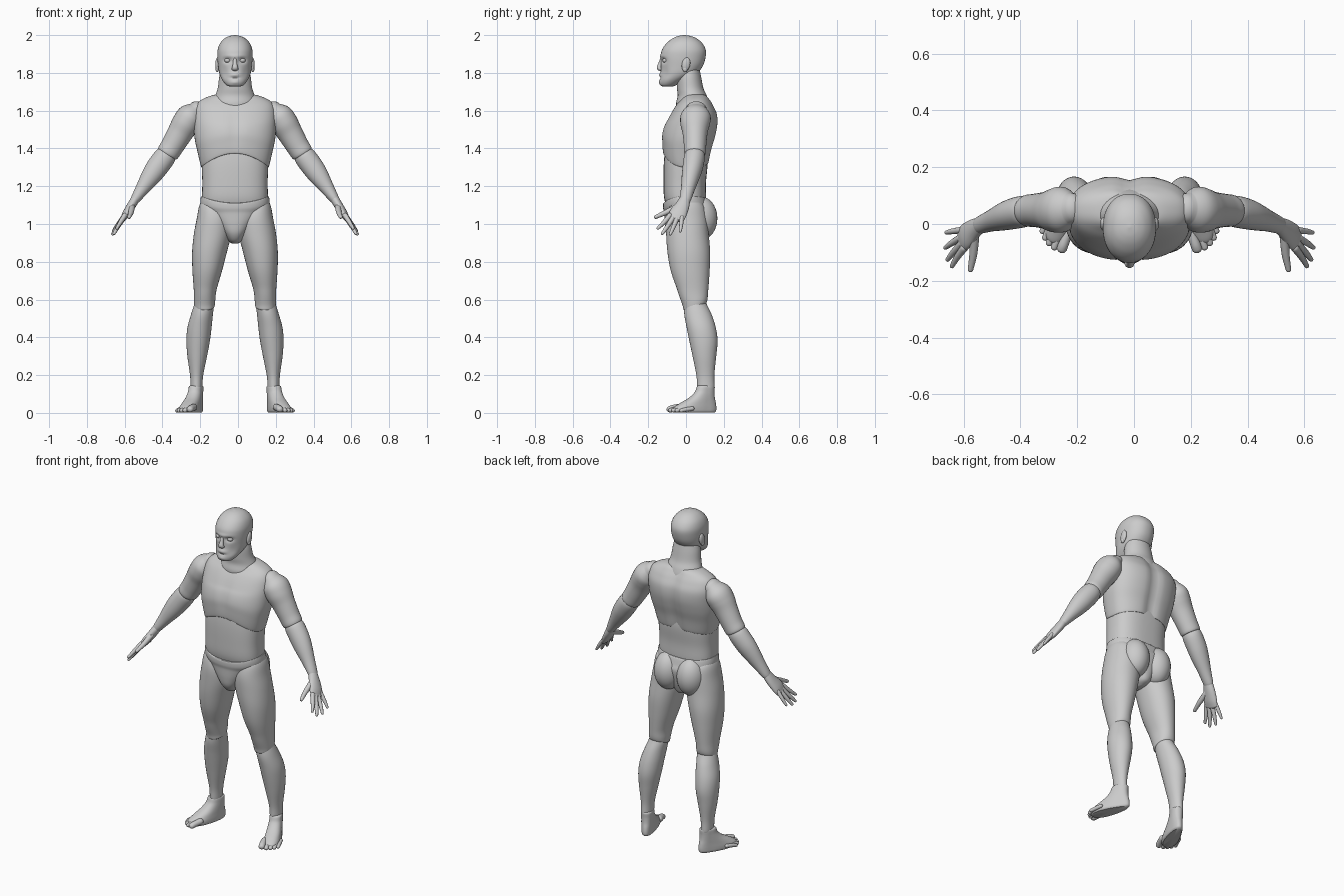
import bpy, bmesh
from math import sin, cos, pi, exp, radians
from mathutils import Vector, Matrix

CX = -0.016          # centre line of the body
X, Y, Z = Vector((1, 0, 0)), Vector((0, 1, 0)), Vector((0, 0, 1))


def smooth(pts, steps):
    """Catmull-Rom curve through tuples of any length."""
    out = []
    for i in range(len(pts) - 1):
        p = [pts[max(0, min(len(pts) - 1, i + k))] for k in (-1, 0, 1, 2)]
        for s in range(steps):
            t = s / steps
            out.append(tuple(0.5 * (2 * b + (c - a) * t + (2 * a - 5 * b + 4 * c - d) * t * t
                                    + (3 * b - a - 3 * c + d) * t ** 3) for a, b, c, d in zip(*p)))
    return out + [tuple(pts[-1])]


def skin(name, rings, mirror=False, warp=None):
    """Bridge rings of points into a closed skin."""
    bm = bmesh.new()
    loops = [[bm.verts.new(warp(p) if warp else p) for p in r] for r in rings]
    n = len(loops[0])
    for a, b in zip(loops, loops[1:]):
        for i in range(n):
            bm.faces.new((a[i], a[(i + 1) % n], b[(i + 1) % n], b[i]))
    for r in (loops[0], loops[-1]):
        c = bm.verts.new(sum((v.co for v in r), Vector()) / n)
        for i in range(n):
            bm.faces.new((r[i], r[(i + 1) % n], c))
    bmesh.ops.recalc_face_normals(bm, faces=bm.faces)
    me = bpy.data.meshes.new(name)
    bm.to_mesh(me)
    bm.free()
    ob = bpy.data.objects.new(name, me)
    bpy.context.collection.objects.link(ob)
    ob.location.x = CX
    if mirror:
        ob.modifiers.new("mirror", "MIRROR").use_mirror_merge = False
    return ob


def stack(name, rows, n=48, p=2.0, steps=6, **kw):
    """Level sections: (z, centre x, half width, front y, back y)."""
    rings = []
    for z, x, w, f, b in smooth(rows, steps):
        ring = []
        for i in range(n):
            c, s = cos(2 * pi * i / n), sin(2 * pi * i / n)
            c, s = [abs(q) ** (2 / p) * (1 if q > 0 else -1) for q in (c, s)]
            ring.append(Vector((x + w * c, (f + b) / 2 + (b - f) / 2 * s, z)))
        rings.append(ring)
    return skin(name, rings, **kw)


def tube(name, rows, ref=Y, n=32, steps=6, **kw):
    """Round-ended limb: (x, y, z, radius along ref, radius across)."""
    pts = smooth(rows, steps)
    cs = [Vector(q[:3]) for q in pts]
    secs = []
    for i, q in enumerate(pts):
        t = (cs[min(i + 1, len(cs) - 1)] - cs[max(i - 1, 0)]).normalized()
        secs.append((cs[i], t, q[3], q[4]))

    def dome(sec, d):
        c, t, a, b = sec
        return [(c + t * d * min(a, b) * sin(k * pi / 10), t, a * cos(k * pi / 10), b * cos(k * pi / 10))
                for k in range(1, 5)]
    secs = dome(secs[0], -1)[::-1] + secs + dome(secs[-1], 1)
    rings = []
    for c, t, a, b in secs:
        u = (ref - t * ref.dot(t)).normalized()
        v = t.cross(u)
        rings.append([c + u * a * cos(2 * pi * i / n) + v * b * sin(2 * pi * i / n) for i in range(n)])
    return skin(name, rings, **kw)


def ball(name, c, r, turn=0):
    """Mirrored ellipsoid made of level sections."""
    m = Matrix.Rotation(turn, 3, 'X')
    rings = [[Vector(c) + m @ Vector((r[0] * sin(a) * cos(b), r[1] * sin(a) * sin(b), r[2] * cos(a)))
              for b in [2 * pi * i / 32 for i in range(32)]] for a in [pi * (k + .3) / 20.6 for k in range(21)]]
    return skin(name, rings, mirror=True)


# head with sculpted brow, eye sockets, lips and chin
FACE = [(.04, 1.866, .02, .014, .014), (0, 1.888, .05, .010, -.004), (.058, 1.80, .02, .03, .005),
        (0, 1.79, .028, .012, -.008), (0, 1.774, .02, .005, .006), (0, 1.75, .025, .012, -.006)]


def face(v):
    if v.y < -.03:
        v.y += sum(d * exp(-((abs(v.x) - x) / rx) ** 2 - ((v.z - z) / rz) ** 2) for x, z, rx, rz, d in FACE)
    return v


stack("head", [(1.728, 0, .025, -.122, -.07), (1.735, 0, .045, -.135, -.05), (1.76, 0, .066, -.138, -.01),
               (1.795, 0, .082, -.134, .055), (1.835, 0, .089, -.132, .088), (1.88, 0, .093, -.134, .103),
               (1.92, 0, .092, -.128, .105), (1.955, 0, .08, -.105, .088), (1.98, 0, .058, -.075, .06),
               (1.994, 0, .032, -.045, .03), (2.0, 0, .004, -.014, -.006)], n=96, p=2.15, steps=8, warp=face)
tube("nose", [(0, -.126, 1.876, .009, .01), (0, -.135, 1.85, .011, .011), (0, -.142, 1.828, .016, .013),
              (0, -.136, 1.82, .018, .010)], ref=X)
ball("eyes", (.039, -.108, 1.866), (.017, .017, .013))
ball("ears", (.092, 0, 1.845), (.012, .022, .037), -.2)
ball("ear_lobes", (.094, -.005, 1.82), (.009, .013, .016))

# neck
stack("neck", [(1.60, 0, .115, -.05, .12), (1.64, 0, .115, -.052, .122), (1.68, 0, .104, -.044, .11),
               (1.72, 0, .091, -.048, .092), (1.78, 0, .083, -.05, .08), (1.83, 0, .07, -.04, .07)])


# chest with arched lower edge, spine groove and breast line
def torso(v):
    arch = max(0, 1 - (v.x / .18) ** 2) * (.075 if v.y < 0 else .02)
    v.z += arch * max(0, 1 - (v.z - 1.3) / .25)
    if v.y > 0:
        v.y -= .016 * exp(-(v.x / .035) ** 2)
    else:
        v.y += .008 * exp(-(v.x / .03) ** 2 - ((v.z - 1.5) / .09) ** 2)
    return v


stack("chest", [(1.30, 0, .172, -.112, .114), (1.305, 0, .180, -.122, .122), (1.38, 0, .198, -.127, .137),
                (1.45, 0, .213, -.127, .156), (1.52, 0, .218, -.112, .169), (1.58, 0, .218, -.083, .167),
                (1.625, 0, .208, -.055, .148), (1.655, 0, .182, -.03, .13), (1.68, 0, .125, -.01, .11),
                (1.69, 0, .07, .01, .08)], n=72, p=2.4, warp=torso)

# abdomen
stack("abdomen", [(1.44, 0, .165, -.105, .10), (1.33, 0, .175, -.117, .114), (1.22, 0, .173, -.119, .106),
                  (1.14, 0, .174, -.116, .106), (1.08, 0, .168, -.10, .10)], p=2.6)


# pelvis with dipped waistband
def waist(v):
    if v.z > 1.06:
        v.z -= .035 * max(0, 1 - (v.x / .18) ** 2) * (v.z - 1.06) / .085 * (1 if v.y < 0 else .3)
    return v


stack("pelvis", [(1.147, 0, .176, -.112, .106), (1.142, 0, .181, -.121, .114), (1.10, 0, .182, -.121, .125),
                 (1.06, 0, .158, -.116, .135), (1.0, 0, .105, -.112, .125), (.95, 0, .066, -.102, .11),
                 (.912, 0, .038, -.075, .09), (.896, 0, .014, -.04, .05)], p=2.3, warp=waist)
ball("buttocks", (.077, .078, 1.03), (.082, .088, .115))

# legs
stack("thighs", [(1.13, .13, .03, -.04, .05), (1.12, .128, .05, -.065, .075), (1.09, .117, .074, -.09, .10),
                 (1.03, .11, .092, -.105, .115), (.95, .118, .099, -.105, .12), (.85, .135, .092, -.098, .128),
                 (.75, .147, .078, -.08, .125), (.65, .158, .06, -.045, .118), (.59, .161, .056, -.02, .114),
                 (.565, .161, .053, -.013, .108), (.56, .161, .045, -.005, .1)], p=2.1, mirror=True,
      warp=lambda v: v + Z * (v.y - .05) * .3 * max(0, 1 - (v.z - .56) / .1) if v.z < .66 else v)
stack("shins", [(.61, .16, .04, .0, .095), (.575, .163, .052, -.008, .11), (.52, .175, .058, -.009, .136),
                (.45, .188, .064, .004, .158), (.38, .195, .062, .018, .167), (.30, .2, .052, .035, .16),
                (.2, .203, .035, .055, .15), (.135, .204, .031, .059, .151), (.12, .204, .028, .065, .145)],
      mirror=True)

# feet, modelled straight then turned outward about the ankle
TURN = Matrix.Translation((.204, .106, 0)) @ Matrix.Rotation(radians(20), 4, 'Z')


def foot(v):
    v.x *= 1 + max(0, -v.y) * 2.6
    v.x += max(0, -v.y) * .03
    return TURN @ v


stack("feet", [(.145, 0, .028, -.042, .042), (.138, 0, .034, -.05, .047), (.11, 0, .035, -.062, .046),
               (.08, 0, .036, -.095, .048), (.052, 0, .037, -.145, .054), (.028, 0, .038, -.182, .057),
               (.01, 0, .037, -.185, .055), (.001, 0, .032, -.175, .045)], p=2.2, mirror=True, warp=foot)
for k, (x, tip, r) in enumerate([(-.034, -.205, .018), (-.007, -.206, .0125), (.015, -.198, .012),
                                 (.034, -.185, .0115), (.051, -.166, .011)]):
    tube("toe_%d" % (k + 1), [(x, tip + .07, r + .012, r, r), (x, tip + .03, r + .006, r, r),
                              (x, tip + r * .7, r + .001, r, r * .9)], ref=X, n=16, steps=4,
         mirror=True, warp=lambda v: TURN @ v)

# arms
tube("upper_arms", [(.205, .055, 1.605, .055, .045), (.235, .052, 1.572, .079, .07), (.262, .048, 1.53, .078, .073),
                    (.292, .048, 1.48, .066, .067), (.33, .048, 1.415, .059, .061), (.356, .047, 1.375, .056, .058),
                    (.362, .047, 1.365, .045, .045)], mirror=True)
tube("forearms", [(.352, .046, 1.385, .045, .045), (.37, .045, 1.357, .055, .057), (.41, .036, 1.303, .054, .058),
                  (.445, .025, 1.253, .048, .052), (.49, .01, 1.187, .037, .037), (.525, -.003, 1.135, .031, .026),
                  (.533, -.006, 1.122, .027, .022)], mirror=True)

# hands: palm and five fingers
tube("palms", [(.528, -.005, 1.132, .028, .023), (.55, -.02, 1.095, .038, .023), (.575, -.042, 1.055, .046, .021),
               (.59, -.054, 1.03, .044, .015)], mirror=True)
FINGERS = [("thumb", (.545, -.035, 1.095), (.55, -.105, 1.062), (.56, -.16, 1.037), .014),
           ("index_finger", (.583, -.085, 1.045), (.607, -.117, 1.008), (.625, -.148, .978), .0115),
           ("middle_finger", (.59, -.068, 1.033), (.62, -.1, .985), (.64, -.125, .95), .0115),
           ("ring_finger", (.594, -.048, 1.028), (.627, -.068, .98), (.648, -.083, .947), .011),
           ("little_finger", (.594, -.022, 1.035), (.625, -.026, .992), (.645, -.03, .962), .010)]
for name, a, b, c, r in FINGERS:
    tube(name + "s", [a + (r * 1.2, r * 1.2), b + (r, r), c + (r * .7, r * .7)], ref=Y if name != "thumb" else X,
         n=16, steps=5, mirror=True)

for ob in bpy.context.collection.objects:
    ob.select_set(True)
    bpy.context.view_layer.objects.active = ob
bpy.ops.object.shade_smooth_by_angle(angle=radians(40))
